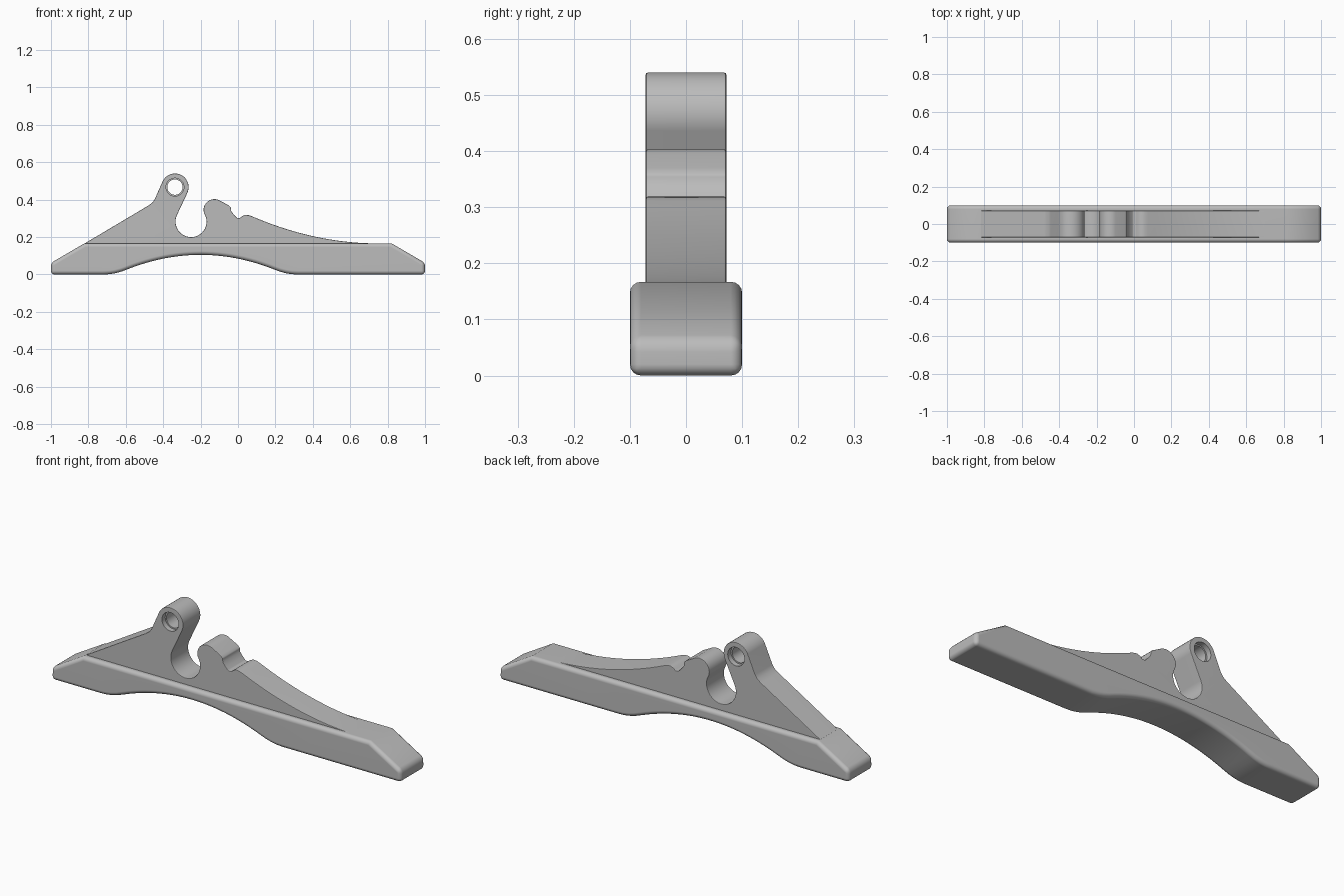
import bpy, bmesh
from math import sin, cos, radians

cube = bpy.data.objects.get("Cube")
if cube:
    bpy.data.objects.remove(cube, do_unlink=True)

GREY = (0.5, 0.5, 0.5, 1)
mat = bpy.data.materials.new("plain_grey")
mat.use_nodes = True
mat.diffuse_color = GREY
mat.node_tree.nodes["Principled BSDF"].inputs["Base Color"].default_value = GREY


def arc(cx, cz, r, start, end, n):
    """Points along a circular arc, angles in degrees."""
    angles = [radians(start + (end - start) * i / n) for i in range(n + 1)]
    return [(cx + r * cos(a), cz + r * sin(a)) for a in angles]


def extrude(name, profile, y0, y1):
    """Prism with an xz outline, running from y0 to y1."""
    bm = bmesh.new()
    face = bm.faces.new([bm.verts.new((x, y0, z)) for x, z in profile])
    out = bmesh.ops.extrude_face_region(bm, geom=[face])
    verts = [v for v in out["geom"] if isinstance(v, bmesh.types.BMVert)]
    bmesh.ops.translate(bm, verts=verts, vec=(0, y1 - y0, 0))
    bmesh.ops.recalc_face_normals(bm, faces=bm.faces)
    mesh = bpy.data.meshes.new(name)
    bm.to_mesh(mesh)
    bm.free()
    mesh.materials.append(mat)
    obj = bpy.data.objects.new(name, mesh)
    bpy.context.collection.objects.link(obj)
    return obj


def finish(obj, width, segments, cutters=()):
    """Round the edges, cut the holes and smooth the shading."""
    bpy.ops.object.select_all(action='DESELECT')
    bpy.context.view_layer.objects.active = obj
    obj.select_set(True)
    bevel = obj.modifiers.new("rounded_edges", 'BEVEL')
    bevel.width, bevel.segments = width, segments
    bevel.limit_method, bevel.angle_limit = 'ANGLE', radians(36)
    bevel.use_clamp_overlap = False
    for cutter in cutters:
        cut = obj.modifiers.new("hole", 'BOOLEAN')
        cut.operation, cut.solver, cut.object = 'DIFFERENCE', 'EXACT', cutter
    for mod in list(obj.modifiers):
        bpy.ops.object.modifier_apply(modifier=mod.name)
    for cutter in cutters:
        bpy.data.objects.remove(cutter, do_unlink=True)
    bpy.ops.object.shade_smooth_by_angle(angle=radians(32))
    normals = obj.modifiers.new("even_normals", 'WEIGHTED_NORMAL')
    normals.keep_sharp = True


# Base bar: chamfered ends and a shallow arch underneath
ARCH_X, ARCH_H, INNER, OUTER = -0.2, 0.105, 0.4, 0.52


def arch_height(d):
    if d < INNER:
        return ARCH_H * (1 - d * d / (INNER * OUTER))
    return ARCH_H * (OUTER - d) ** 2 / (OUTER * (OUTER - INNER))


base = [(-1, 0), (-1, 0.062), (-0.82, 0.167), (0.82, 0.167), (1, 0.062), (1, 0)]
steps = 32
for i in range(steps + 1):
    d = OUTER * (1 - 2 * i / steps)
    base.append((ARCH_X + d, arch_height(abs(d))))
finish(extrude("base_bar", base, -0.1, 0.1), 0.02, 4)

# Upright plate: ramp, eye, round slot, hooked lobe, notch and falling tail
EYE_X, EYE_Z = -0.337, 0.467
plate = [(-0.8, 0.14), (-0.82, 0.166), (-0.48, 0.368), (-0.458, 0.384), (-0.445, 0.403)]
plate += arc(EYE_X, EYE_Z, 0.073, 155, -25, 20)
plate += arc(-0.251, 0.283, 0.083, 155, 375, 26)
plate += arc(-0.126, 0.345, 0.058, 195, 55, 16)
plate += [(-0.05, 0.37), (-0.038, 0.358), (-0.036, 0.338), (-0.02, 0.318), (-0.006, 0.303),
          (0.008, 0.301), (0.024, 0.313), (0.04, 0.319), (0.058, 0.317)]
TAIL_START, TAIL_END = 0.075, 0.75
for i in range(19):
    t = i / 18
    plate.append((TAIL_START + (TAIL_END - TAIL_START) * t, 0.166 + 0.145 * (1 - t) ** 2))
plate.append((TAIL_END, 0.14))

# Through hole with a wider recess on each side
cutters = []
for radius, y0, y1 in ((0.041, -0.2, 0.2), (0.048, -0.2, -0.045), (0.048, 0.045, 0.2)):
    cutter = extrude("hole_cutter", arc(EYE_X, EYE_Z, radius, 0, 350, 35), y0, y1)
    cutter.hide_render = True
    cutters.append(cutter)
finish(extrude("upright_plate", plate, -0.072, 0.072), 0.004, 2, cutters)
